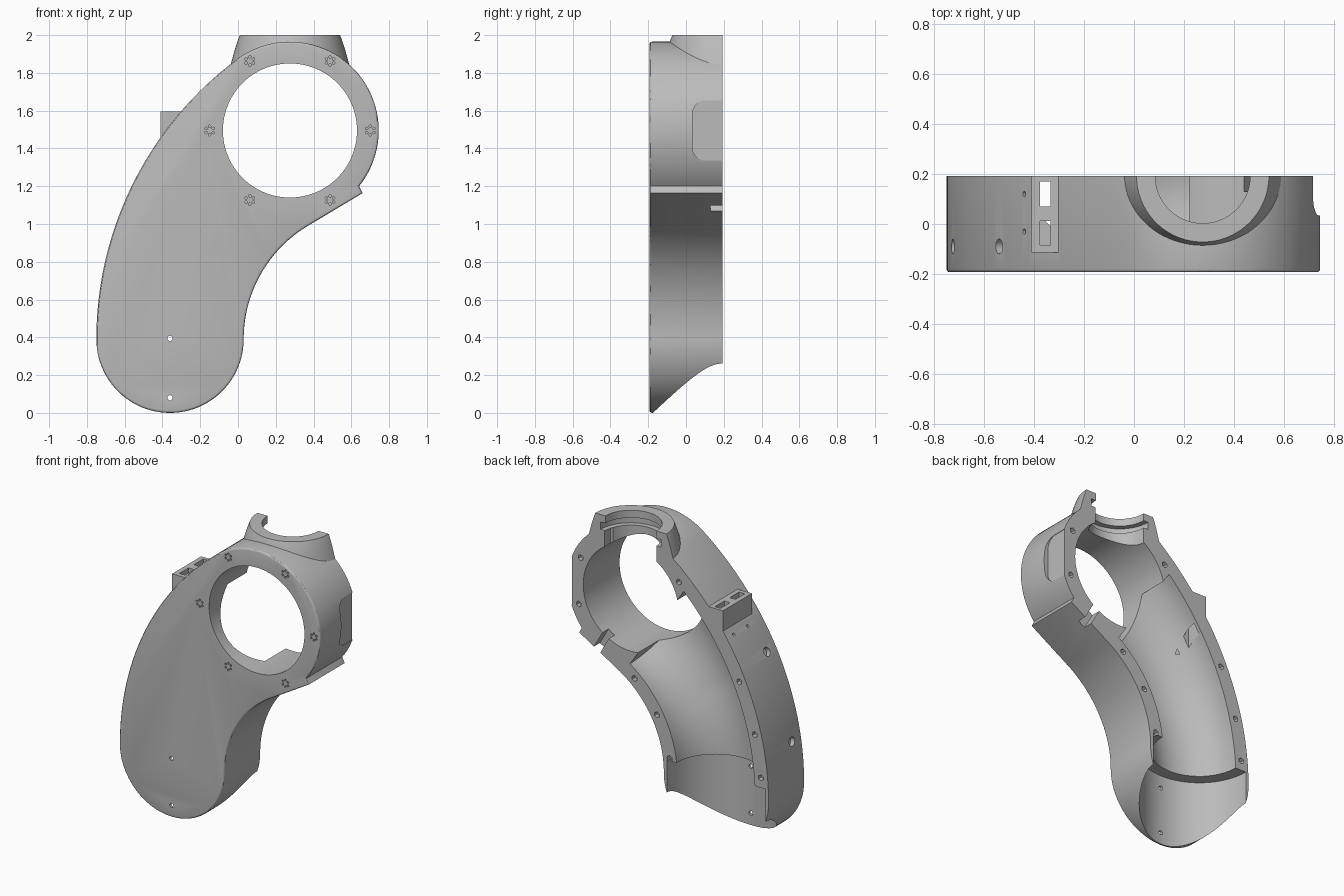
import bpy, bmesh
from math import sin, cos, pi, radians, sqrt
from mathutils import Vector, Matrix

if "Cube" in bpy.data.objects:
    bpy.data.objects.remove(bpy.data.objects["Cube"])

grey = bpy.data.materials.new("matte_grey")
grey.use_nodes = True
COLOUR = (0.5, 0.5, 0.5, 1)
grey.diffuse_color = COLOUR
grey.node_tree.nodes["Principled BSDF"].inputs["Base Color"].default_value = COLOUR

HALF = 0.193                 # half depth; the split face is at +HALF
HOLE = Vector((0.275, 1.495))   # drum centre (x, z)
FOOT = Vector((-0.36, 0.39))
BACK = Vector((1.098, 0.39))    # centre of the long outer arc
BACK_R = 1.848
BEND = Vector((0.73, 0.39))     # centre of the inner bend
BEND_R = 0.70


def polar(c, r, deg):
    return c + r * Vector((cos(radians(deg)), sin(radians(deg))))


def arc(c, r, a0, a1, n):
    return [polar(c, r, a0 + (a1 - a0) * i / n) for i in range(n + 1)]


def make(name, bm):
    bmesh.ops.recalc_face_normals(bm, faces=bm.faces)
    me = bpy.data.meshes.new(name)
    bm.to_mesh(me)
    bm.free()
    ob = bpy.data.objects.new(name, me)
    bpy.context.collection.objects.link(ob)
    me.materials.append(grey)
    return ob


def combine(target, cutter, op="DIFFERENCE"):
    mod = target.modifiers.new("bool", "BOOLEAN")
    mod.operation, mod.solver, mod.object = op, "EXACT", cutter
    bpy.context.view_layer.objects.active = target
    bpy.ops.object.modifier_apply(modifier=mod.name)
    bpy.data.objects.remove(cutter)


def add_cyl(bm, p, axis, r, length, n=16):
    rot = Vector(axis).to_track_quat("Z", "Y").to_matrix().to_4x4()
    bmesh.ops.create_cone(bm, cap_ends=True, segments=n, radius1=r, radius2=r,
                          depth=length, matrix=Matrix.Translation(p) @ rot)


def add_box(bm, lo, hi, turn=0):
    lo, hi = Vector(lo), Vector(hi)
    m = (Matrix.Translation((lo + hi) / 2) @ Matrix.Rotation(turn, 4, "Y")
         @ Matrix.Diagonal((hi - lo).to_4d()))
    m[3][3] = 1
    bmesh.ops.create_cube(bm, size=1, matrix=m)


def lathe(name, profile, x, y, n=96):
    bm = bmesh.new()
    rings = [[bm.verts.new((x + r * cos(2 * pi * i / n), y + r * sin(2 * pi * i / n), z))
              for i in range(n)] for r, z in profile]
    return loft(name, bm, rings)


def loft(name, bm, rings):
    n = len(rings[0])
    for a, b in zip(rings, rings[1:]):
        for i in range(n):
            bm.faces.new((a[i], a[(i + 1) % n], b[(i + 1) % n], b[i]))
    bm.faces.new(rings[0])
    bm.faces.new(rings[-1])
    return make(name, bm)


# Shell: extruded outline with a softened front edge
outline = (arc(FOOT, 0.39, 180, 360, 48) + arc(BEND, BEND_R, 180, 120, 28)[1:]
           + [Vector((0.659, 1.163)), Vector((0.641, 1.2))]
           + arc(HOLE, 0.47, -38, 126.7, 56) + arc(BACK, BACK_R, 126.7, 180, 40)[1:-1])
bm = bmesh.new()
face = bm.faces.new([bm.verts.new((p.x, -HALF, p.y)) for p in outline])
ext = bmesh.ops.extrude_face_region(bm, geom=[face])
bmesh.ops.translate(bm, vec=(0, 2 * HALF, 0),
                    verts=[v for v in ext["geom"] if isinstance(v, bmesh.types.BMVert)])
front = [e for e in bm.edges if all(v.co.y < 0 for v in e.verts)]
bmesh.ops.bevel(bm, geom=front, offset=0.012, segments=3, profile=0.5, affect="EDGES")
shell = make("housing_half", bm)

# Collar and cable box joined to the shell
collar = lathe("collar", [(0.265, 2), (0.275, 1.975), (0.29, 1.93), (0.315, 1.84), (0.34, 1.75)],
               HOLE.x, HALF)
combine(shell, collar, "UNION")
bm = bmesh.new()
add_box(bm, (-0.41, -0.115, 1.36), (-0.302, HALF, 1.595))
combine(shell, make("cable_box", bm), "UNION")

# Trim at the split plane
bm = bmesh.new()
add_box(bm, (-2, HALF, -1), (2, HALF + 1, 3))
combine(shell, make("split_cutter", bm))

# Duct swept from the foot socket up to the drum opening
bm = bmesh.new()
rings = []
gap = BACK.x - BEND.x
for k in range(25):
    a = radians(180 - 56 * k / 24)
    d = Vector((cos(a), sin(a)))
    b = -gap * d.x
    far = -b + sqrt(b * b - gap * gap + BACK_R ** 2) - 0.1
    near = BEND_R + 0.1
    mid, rad = (near + far) / 2, (far - near) / 2
    ring = []
    for i in range(64):
        t = 2 * pi * i / 64
        p = BEND + d * (mid + rad * cos(t))
        ring.append(bm.verts.new((p.x, HALF + min(rad, 0.31) * sin(t), p.y)))
    rings.append(ring)
combine(shell, loft("duct_cutter", bm, rings))

# Drum opening
bm = bmesh.new()
add_cyl(bm, (HOLE.x, 0, HOLE.y), (0, 1, 0), 0.355, 2, 96)
combine(shell, make("drum_cutter", bm))

# Foot socket
combine(shell, lathe("socket_cutter", [(0.368, -0.2), (0.368, 0.48)], FOOT.x, HALF, 128))

# Collar bore with a ring groove
combine(shell, lathe("bore_cutter", [(0.19, 1.6), (0.19, 1.9), (0.225, 1.9), (0.225, 1.95),
                                     (0.19, 1.95), (0.19, 2.1)], HOLE.x, HALF))

# Side window recess with rounded front corners
bm = bmesh.new()
add_box(bm, (0.714, 0.035, 1.335), (0.9, 0.5, 1.655))
corners = [e for e in bm.edges if all(v.co.y < 0.1 for v in e.verts)
           and abs(e.verts[0].co.x - e.verts[1].co.x) > 0.1]
bmesh.ops.bevel(bm, geom=corners, offset=0.07, segments=8, profile=0.5, affect="EDGES")
combine(shell, make("window_cutter", bm))

# Cable box slots, rim notch and collar pocket
bm = bmesh.new()
add_box(bm, (-0.377, 0.07, 1.0), (-0.335, 0.17, 1.7))
add_box(bm, (-0.377, -0.085, 1.25), (-0.335, 0.012, 1.7))
add_box(bm, (0.49, 0.13, 0.96), (0.545, 0.3, 1.24), radians(-30))
add_box(bm, (0.42, 0.13, 1.70), (0.47, 0.3, 1.9))
combine(shell, make("slot_cutter", bm))

# Small holes: vents, screws and rim fasteners
bm = bmesh.new()
for k in range(6):
    c = polar(HOLE, 0.425, 60 * k)
    for j in range(6):
        p = polar(c, 0.022, 60 * j + 30)
        add_cyl(bm, (p.x, -HALF, p.y), (0, 1, 0), 0.007, 0.03, 8)
for z in (0.08, 0.395):
    add_cyl(bm, (FOOT.x, -HALF, z), (0, 1, 0), 0.014, 0.2)
rim = ([polar(HOLE, 0.413, a) for a in (-20, 25, 150)]
       + [polar(BACK, BACK_R - 0.05, a) for a in (155, 166, 175)]
       + [polar(BEND, BEND_R + 0.05, a) for a in (130, 150, 172)])
for p in rim:
    add_cyl(bm, (p.x, HALF, p.y), (0, 1, 0), 0.02, 0.06, 6)
for a, y, r in ((152.4, -0.09, 0.03), (170.6, -0.09, 0.03), (146.3, 0.12, 0.01), (146.3, -0.03, 0.01)):
    p = polar(BACK, BACK_R, a)
    add_cyl(bm, (p.x, y, p.y), (cos(radians(a)), 0, sin(radians(a))), r, 0.06)
combine(shell, make("fastener_cutter", bm))

# Smooth curved walls, keep sharp edges
bpy.ops.object.select_all(action="DESELECT")
shell.select_set(True)
bpy.context.view_layer.objects.active = shell
bpy.ops.object.shade_smooth_by_angle(angle=radians(30))
